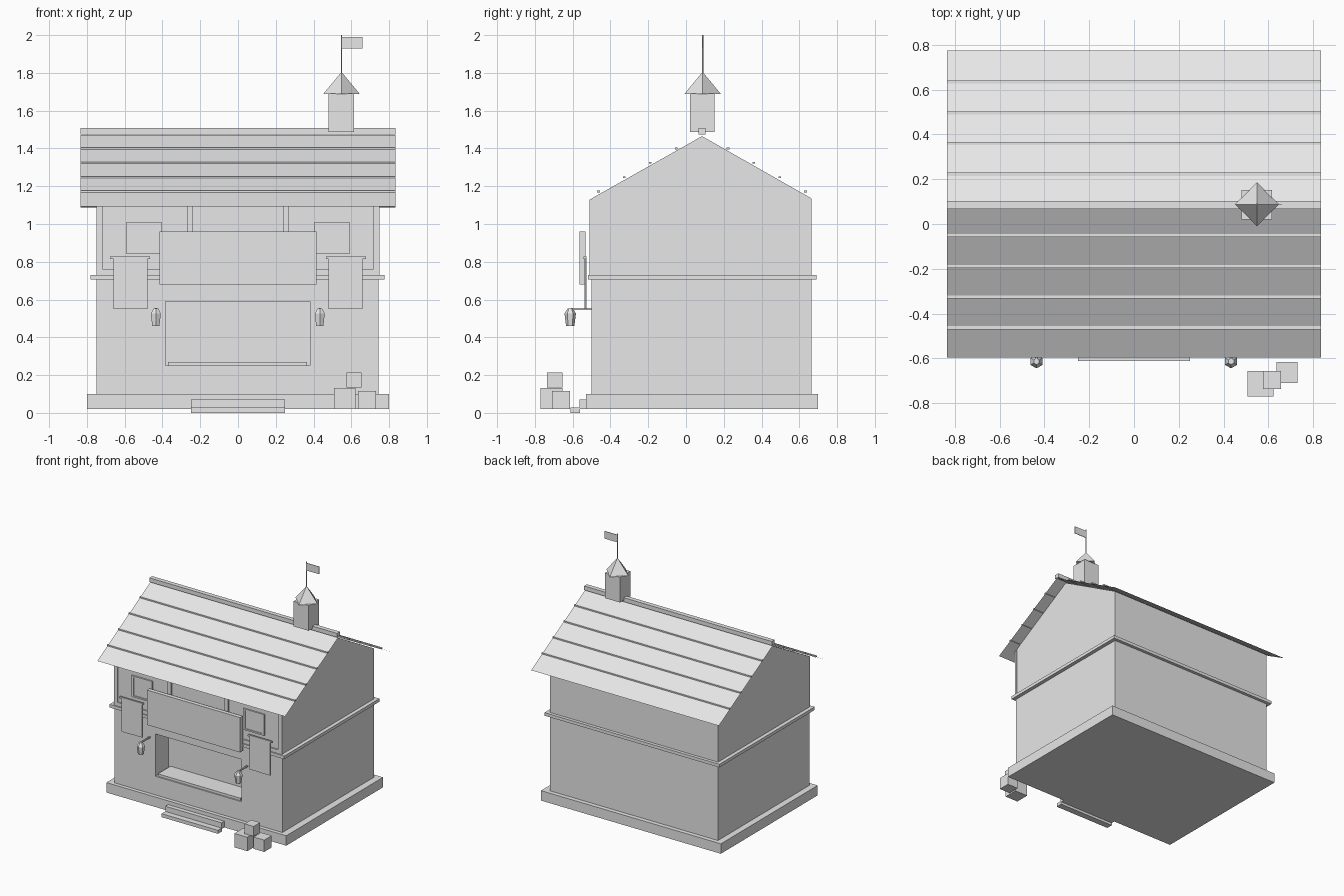
import bpy, bmesh
from math import pi
from mathutils import Vector

cube = bpy.data.objects.get("Cube")
if cube:
    bpy.data.objects.remove(cube, do_unlink=True)

grey = bpy.data.materials.new("plain grey")
grey.use_nodes = True
grey.diffuse_color = (0.8, 0.8, 0.8, 1)
grey.node_tree.nodes["Principled BSDF"].inputs["Base Color"].default_value = (0.8, 0.8, 0.8, 1)


def finish(name, bm):
    if name not in ("roof_front", "roof_back"):
        bmesh.ops.recalc_face_normals(bm, faces=bm.faces)
    mesh = bpy.data.meshes.new(name)
    bm.to_mesh(mesh)
    bm.free()
    mesh.materials.append(grey)
    ob = bpy.data.objects.new(name, mesh)
    bpy.context.collection.objects.link(ob)
    return ob


def box(name, xs, ys, zs):
    """Box from its extents on each axis."""
    bm = bmesh.new()
    bmesh.ops.create_cube(bm, size=1)
    for v in bm.verts:
        v.co = [r[0] if c < 0 else r[1] for c, r in zip(v.co, (xs, ys, zs))]
    return finish(name, bm)


def pair(name, xs, ys, zs):
    """Box on the left side and its mirror on the right."""
    box("left_" + name, xs, ys, zs)
    box("right_" + name, (-xs[1], -xs[0]), ys, zs)


def frustum(name, x, y, z0, z1, r0, r1, sides):
    bm = bmesh.new()
    bmesh.ops.create_cone(bm, cap_ends=True, segments=sides, radius1=r0, radius2=r1, depth=z1 - z0)
    bmesh.ops.translate(bm, verts=bm.verts, vec=(x, y, (z0 + z1) / 2))
    return finish(name, bm)


RIDGE_Y, RIDGE_Z, SLOPE = 0.085, 1.472, 0.558

# Gabled house body
bm = bmesh.new()
profile = [(-0.5, 0.1), (0.665, 0.1), (0.665, 1.135), (RIDGE_Y, 1.465), (-0.5, 1.135)]
face = bm.faces.new([bm.verts.new((-0.75, y, z)) for y, z in profile])
side = bmesh.ops.extrude_face_region(bm, geom=[face])["geom"]
bmesh.ops.translate(bm, verts=[v for v in side if isinstance(v, bmesh.types.BMVert)], vec=(1.495, 0, 0))
walls = finish("walls", bm)

# Serving hatch cut into the front wall
cutter = box("hatch_cutter", (-0.385, 0.38), (-0.6, -0.33), (0.25, 0.59))
cutter.hide_render = True
cut = walls.modifiers.new("hatch", "BOOLEAN")
cut.operation = "DIFFERENCE"
cut.solver = "EXACT"
cut.object = cutter
bpy.context.view_layer.objects.active = walls
bpy.ops.object.modifier_apply(modifier=cut.name)
bpy.data.objects.remove(cutter, do_unlink=True)
box("counter", (-0.37, 0.365), (-0.49, -0.33), (0.25, 0.27))

# Plinth, belt course and doorstep
box("plinth", (-0.8, 0.8), (-0.53, 0.7), (0.02, 0.1))
box("belt_course", (-0.78, 0.775), (-0.52, 0.69), (0.705, 0.73))
box("upper_step", (-0.25, 0.25), (-0.565, -0.53), (0.02, 0.07))
box("lower_step", (-0.25, 0.25), (-0.612, -0.56), (0, 0.028))

# Timber framing on the upper front
pair("corner_post", (0.715, 0.748), (-0.51, -0.49), (0.73, 1.13))
pair("middle_post", (0.237, 0.268), (-0.51, -0.49), (0.73, 1.13))
box("lower_rail", (-0.72, 0.72), (-0.51, -0.49), (0.73, 0.76))

# Upper windows: frame strips around a sunken pane
pair("window_pane", (0.41, 0.59), (-0.505, -0.495), (0.845, 1.005))
pair("window_head", (0.41, 0.59), (-0.512, -0.5), (0.998, 1.01))
pair("window_sill", (0.41, 0.59), (-0.512, -0.5), (0.84, 0.852))
for x in (0.405, 0.573):
    pair("window_jamb", (x, x + 0.017), (-0.512, -0.5), (0.84, 1.01))

# Sign board
box("sign_board", (-0.415, 0.415), (-0.565, -0.532), (0.68, 0.96))

# Hanging banners and rods
pair("banner_wide", (0.55, 0.66), (-0.538, -0.53), (0.55, 0.82))
pair("banner_narrow", (0.478, 0.55), (-0.536, -0.528), (0.55, 0.82))
pair("banner_rod", (0.465, 0.678), (-0.542, -0.528), (0.816, 0.828))

# Lanterns on wall brackets
for name, x in (("left", 0.433), ("right", -0.435)):
    frustum(name + "_lantern_body", x, -0.613, 0.46, 0.525, 0.022, 0.03, 6)
    frustum(name + "_lantern_cap", x, -0.613, 0.525, 0.553, 0.031, 0.014, 6)
    box(name + "_lantern_arm", (x - 0.005, x + 0.005), (-0.613, -0.49), (0.546, 0.556))

# Roof sheets, battens and ridge beam
for name, eave_y in (("front", -0.595), ("back", 0.775)):
    eave_z = RIDGE_Z - SLOPE * abs(eave_y - RIDGE_Y)
    bm = bmesh.new()
    corners = [(-0.835, eave_y, eave_z), (0.835, eave_y, eave_z),
               (0.835, RIDGE_Y, RIDGE_Z), (-0.835, RIDGE_Y, RIDGE_Z)]
    sheet = bm.faces.new([bm.verts.new(c) for c in corners])
    sheet.normal_update()
    if sheet.normal.z < 0:
        sheet.normal_flip()
    finish("roof_" + name, bm)
    sign = -1 if name == "front" else 1
    for i in range(4):
        reach = 0.137 * (i + 1)
        y = RIDGE_Y + sign * reach
        z = RIDGE_Z - SLOPE * reach + 0.004
        box("batten_" + name, (-0.835, 0.835), (y - 0.007, y + 0.007), (z - 0.004, z + 0.006))
box("ridge_beam", (-0.835, 0.835), (0.067, 0.103), (1.475, 1.508))

# Turret with spire, pole and flag
box("turret", (0.48, 0.615), (0.02, 0.152), (1.488, 1.69))
frustum("turret_roof", 0.548, 0.088, 1.687, 1.805, 0.098, 0, 4)
frustum("flag_pole", 0.548, 0.088, 1.79, 2.0, 0.004, 0.004, 6)
box("flag", (0.55, 0.66), (0.086, 0.09), (1.93, 1.99))

# Crates beside the step
box("large_crate", (0.507, 0.622), (-0.77, -0.655), (0.02, 0.132))
box("medium_crate", (0.635, 0.73), (-0.71, -0.615), (0.02, 0.115))
box("small_crate", (0.575, 0.655), (-0.737, -0.655), (0.135, 0.215))
